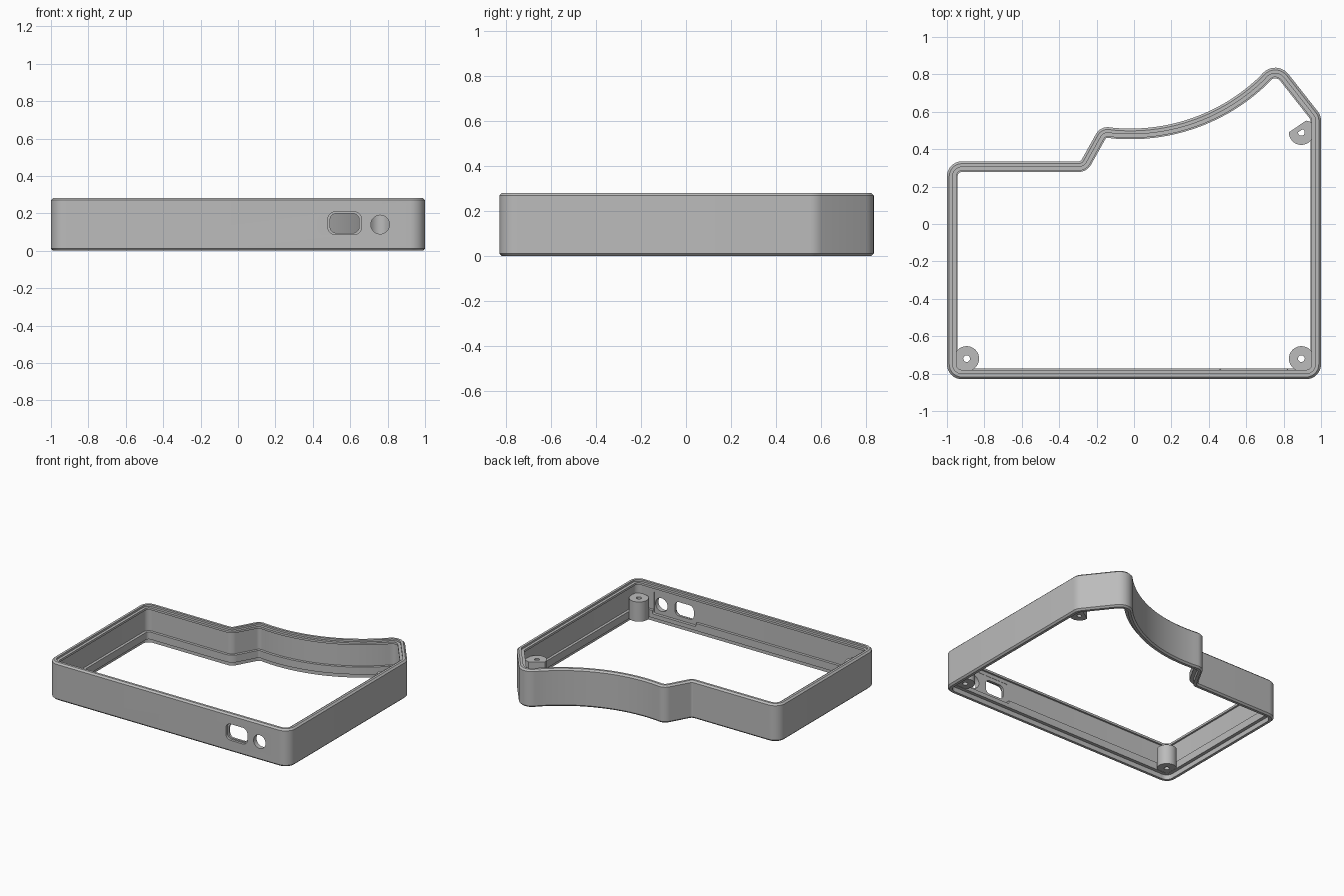
import bpy, bmesh
from math import sqrt, sin, cos, tan, pi, atan2
from mathutils import Vector

if "Cube" in bpy.data.objects:
    bpy.data.objects.remove(bpy.data.objects["Cube"], do_unlink=True)

grey = bpy.data.materials.new("plain_grey")
grey.use_nodes = True
colour = (0.5, 0.5, 0.5, 1)
grey.diffuse_color = colour
grey.node_tree.nodes["Principled BSDF"].inputs["Base Color"].default_value = colour


def fillet(corners, steps=8):
    """Round each (x, y, radius) corner of a closed outline."""
    out = []
    for i, (x, y, r) in enumerate(corners):
        p = Vector((x, y))
        if r == 0:
            out.append(p)
            continue
        a = (Vector(corners[i - 1][:2]) - p).normalized()
        b = (Vector(corners[(i + 1) % len(corners)][:2]) - p).normalized()
        half = a.angle(b) / 2
        centre = p + (a + b).normalized() * (r / sin(half))
        start = p + a * (r / tan(half)) - centre
        end = p + b * (r / tan(half)) - centre
        sweep = pi - 2 * half
        for k in range(steps + 1):
            t = k / steps
            out.append(centre + (start * sin((1 - t) * sweep) + end * sin(t * sweep)) / sin(sweep))
    return out


def inset(pts, d):
    """Move a counter-clockwise outline inwards by d."""
    out = []
    for i, p in enumerate(pts):
        a = (p - pts[i - 1]).normalized()
        b = (pts[(i + 1) % len(pts)] - p).normalized()
        na, nb = Vector((-a.y, a.x)), Vector((-b.y, b.x))
        out.append(p + (na + nb) * (d / (1 + na.dot(nb))))
    return out


def finish(name, bm):
    bmesh.ops.recalc_face_normals(bm, faces=bm.faces)
    mesh = bpy.data.meshes.new(name)
    bm.to_mesh(mesh)
    bm.free()
    mesh.materials.append(grey)
    obj = bpy.data.objects.new(name, mesh)
    bpy.context.collection.objects.link(obj)
    return obj


def loop_solid(name, rings):
    """Join rings of points into a solid that closes on itself."""
    bm = bmesh.new()
    vs = [[bm.verts.new(p) for p in ring] for ring in rings]
    n = len(vs[0])
    for j in range(len(vs)):
        a, b = vs[j - 1], vs[j]
        for i in range(n):
            bm.faces.new((a[i - 1], a[i], b[i], b[i - 1]))
    return finish(name, bm)


def front_cutter(name, outline, y0, y1):
    """Prism along y from an outline in x and z."""
    bm = bmesh.new()
    face = bm.faces.new([bm.verts.new((p.x, y0, p.y)) for p in outline])
    ext = bmesh.ops.extrude_face_region(bm, geom=[face])
    for v in ext["geom"]:
        if isinstance(v, bmesh.types.BMVert):
            v.co.y = y1
    return finish(name, bm)


def rounded_rect(cx, cz, hw, hh, r):
    return fillet([(cx - hw, cz - hh, r), (cx + hw, cz - hh, r),
                   (cx + hw, cz + hh, r), (cx - hw, cz + hh, r)])


# Outline of the case, with the sweeping concave back edge
def sweep_y(x):
    return 1.51 - sqrt(1 - (x + 0.02) ** 2)


sweep = [(x, sweep_y(x), 0) for x in (0.67 - 0.77 * k / 24 for k in range(25))]
outline = fillet([(-1, -0.83, 0.08), (1, -0.83, 0.08), (1, 0.58, 0.08),
                  (0.76, 0.885, 0.09)] + sweep +
                 [(-0.18, sweep_y(-0.18), 0.07), (-0.285, 0.335, 0.02), (-1, 0.335, 0.08)])

# Wall cross-section: inset and height
section = [(0.012, 0), (0, 0.012), (0, 0.27), (0.012, 0.282), (0.03, 0.282),
           (0.03, 0.268), (0.05, 0.268), (0.05, 0.252), (0.037, 0.252),
           (0.037, 0.09), (0.057, 0.09), (0.057, 0.035), (0.032, 0.035), (0.032, 0)]
wall = loop_solid("case_wall", [[(p.x, p.y, z) for p in inset(outline, d)] for d, z in section])

# Port openings in the front wall
cutters = [
    front_cutter("pocket_cutter", rounded_rect(0.64, 0.145, 0.18, 0.08, 0.01), -0.795, -0.74),
    front_cutter("port_recess_cutter", rounded_rect(0.57, 0.147, 0.09, 0.061, 0.04), -0.9, -0.812),
    front_cutter("port_cutter", rounded_rect(0.57, 0.147, 0.078, 0.052, 0.034), -0.91, -0.73),
    front_cutter("jack_cutter", rounded_rect(0.76, 0.14, 0.05, 0.05, 0.0499), -0.91, -0.73),
]
for c in cutters:
    c.hide_render = True
    m = wall.modifiers.new(c.name, 'BOOLEAN')
    m.operation = 'DIFFERENCE'
    m.solver = 'EXACT'
    m.object = c
    bpy.context.view_layer.objects.active = wall
    bpy.ops.object.modifier_apply(modifier=m.name)
    bpy.data.objects.remove(c, do_unlink=True)


# Screw bosses: an arc blended into the wall, with a round hole
def boss(name, cx, cy, first, last, extra, side=1):
    arc = [first + (last - first) * k / 24 for k in range(25)]
    pts = [Vector((0.067 * cos(a), 0.067 * sin(a))) for a in arc] + [Vector(e) for e in extra]
    hole = [0.018 * p.normalized() for p in pts]
    rings = [[(side * (cx + p.x), cy + p.y, z) for p in ring]
             for ring, z in ((pts, 0.037), (pts, 0.185), (hole, 0.185), (hole, 0.037))]
    return loop_solid(name, rings)


corner = [(0.02, -0.07), (0.06, -0.06), (0.07, -0.02)]
parts = [wall,
         boss("front_left_boss", 0.895, -0.72, 0, 1.5 * pi, corner),
         boss("front_right_boss", 0.895, -0.72, 0, 1.5 * pi, corner, -1),
         boss("back_left_boss", 0.895, 0.49, pi, 2 * pi, [(0.07, 0.05), (0.025, 0.063)])]

bpy.ops.object.select_all(action='DESELECT')
for p in parts:
    p.select_set(True)
bpy.context.view_layer.objects.active = wall
bpy.ops.object.shade_smooth_by_angle(angle=0.5)
